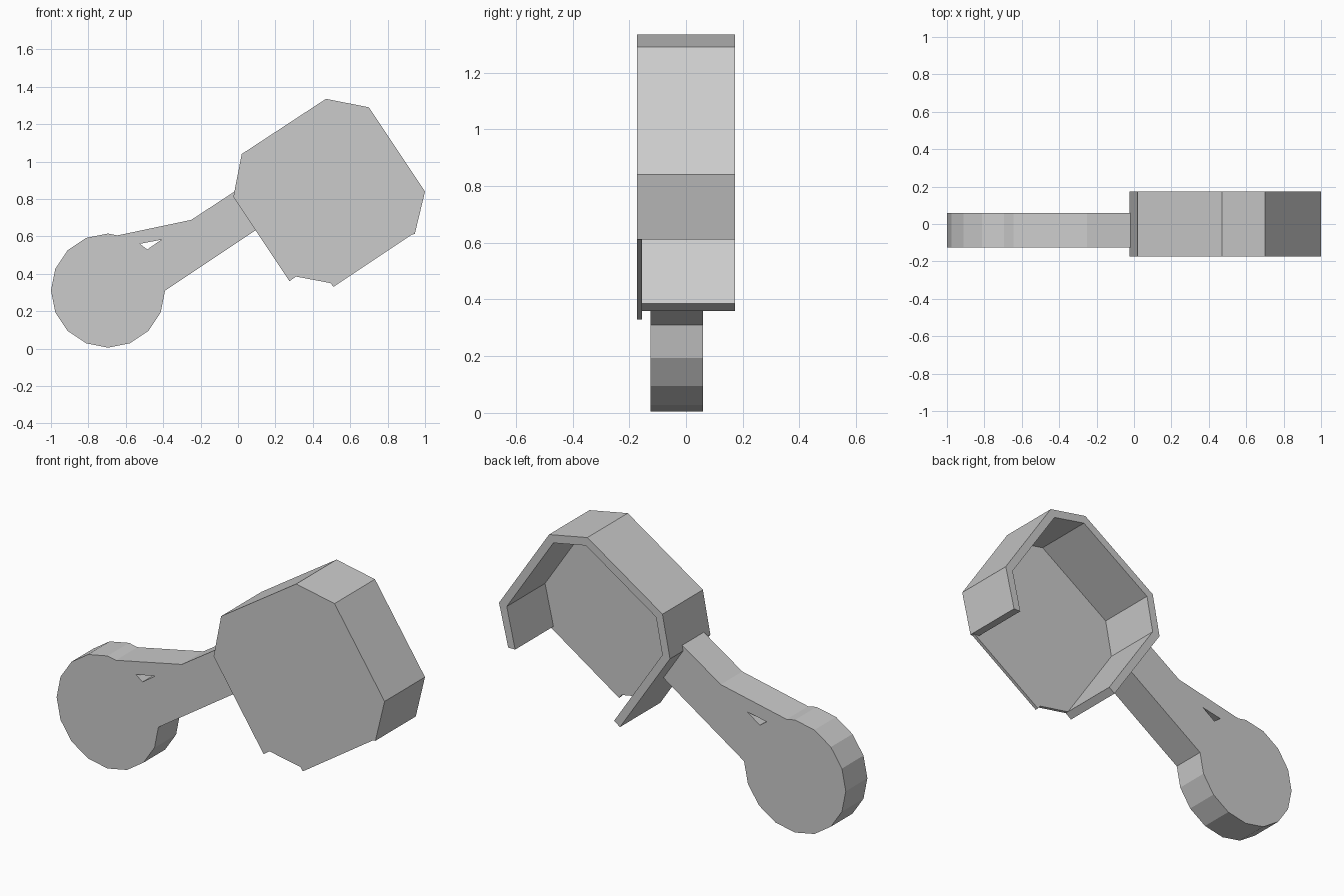
import bpy, bmesh, math
from mathutils import Vector

cube = bpy.data.objects.get("Cube")
if cube:
    bpy.data.objects.remove(cube, do_unlink=True)

grey = bpy.data.materials.new("light_grey")
grey.use_nodes = True
colour = (0.6, 0.6, 0.6, 1)
grey.diffuse_color = colour
grey.node_tree.nodes["Principled BSDF"].inputs["Base Color"].default_value = colour


def prism(name, outline, front, back):
    """Extrude an x-z outline from y = front to y = back."""
    bm = bmesh.new()
    face = bm.faces.new([bm.verts.new((x, front, z)) for x, z in outline])
    new = bmesh.ops.extrude_face_region(bm, geom=[face])["geom"]
    bmesh.ops.translate(bm, vec=(0, back - front, 0),
                        verts=[g for g in new if isinstance(g, bmesh.types.BMVert)])
    bmesh.ops.recalc_face_normals(bm, faces=bm.faces)
    mesh = bpy.data.meshes.new(name)
    bm.to_mesh(mesh)
    bm.free()
    mesh.materials.append(grey)
    obj = bpy.data.objects.new(name, mesh)
    bpy.context.collection.objects.link(obj)
    return obj


def cut(obj, cutter):
    """Subtract the cutter and remove it."""
    mod = obj.modifiers.new("cut", 'BOOLEAN')
    mod.operation = 'DIFFERENCE'
    mod.solver = 'EXACT'
    mod.object = cutter
    cutter.hide_render = True
    bpy.context.view_layer.objects.active = obj
    bpy.ops.object.modifier_apply(modifier=mod.name)
    bpy.data.objects.remove(cutter, do_unlink=True)


def inset_path(path, t):
    """Offset an open clockwise path inwards with mitred corners."""
    pts = [Vector(p) for p in path]
    normals = []
    for a, b in zip(pts, pts[1:]):
        d = (b - a).normalized()
        normals.append(Vector((d.y, -d.x)))
    before, after = normals[:1] + normals, normals + normals[-1:]
    return [p + (m + n) * t / (1 + m.dot(n)) for p, m, n in zip(pts, before, after)]


# Head: faceted tray, open at the back and along its lower edge
wall = [(0.275, 0.36), (-0.025, 0.81), (0.02, 1.04), (0.47, 1.335),
        (0.70, 1.29), (1.0, 0.84), (0.945, 0.612)]
lower_edge = [(0.93, 0.61), (0.51, 0.33), (0.495, 0.35), (0.31, 0.385)]
head = prism("head_shell", wall + lower_edge, -0.173, 0.173)
inner = inset_path(wall, 0.043)
inner[-1].y = wall[-1][1]
opening = [(1.2, 0.612), (1.2, 0.1), (0.2, 0.1), (0.2, 0.298)]
cut(head, prism("head_cavity", [tuple(p) for p in inner] + opening, -0.155, 0.4))

# Handle: sixteen-sided disc flowing into a tapered arm
centre, radius = Vector((-0.695, 0.31)), 0.305
disc = [centre + radius * Vector((math.cos(a), math.sin(a)))
        for a in (-math.tau * i / 16 for i in range(13))]
arm = [(-0.645, 0.605), (-0.25, 0.688), (-0.015, 0.842), (0.0, 0.81), (0.105, 0.64)]
handle = prism("handle", [tuple(p) for p in disc] + arm, -0.125, 0.06)
cut(handle, prism("handle_hole", [(-0.525, 0.56), (-0.41, 0.582), (-0.485, 0.53)], -0.3, 0.3))
